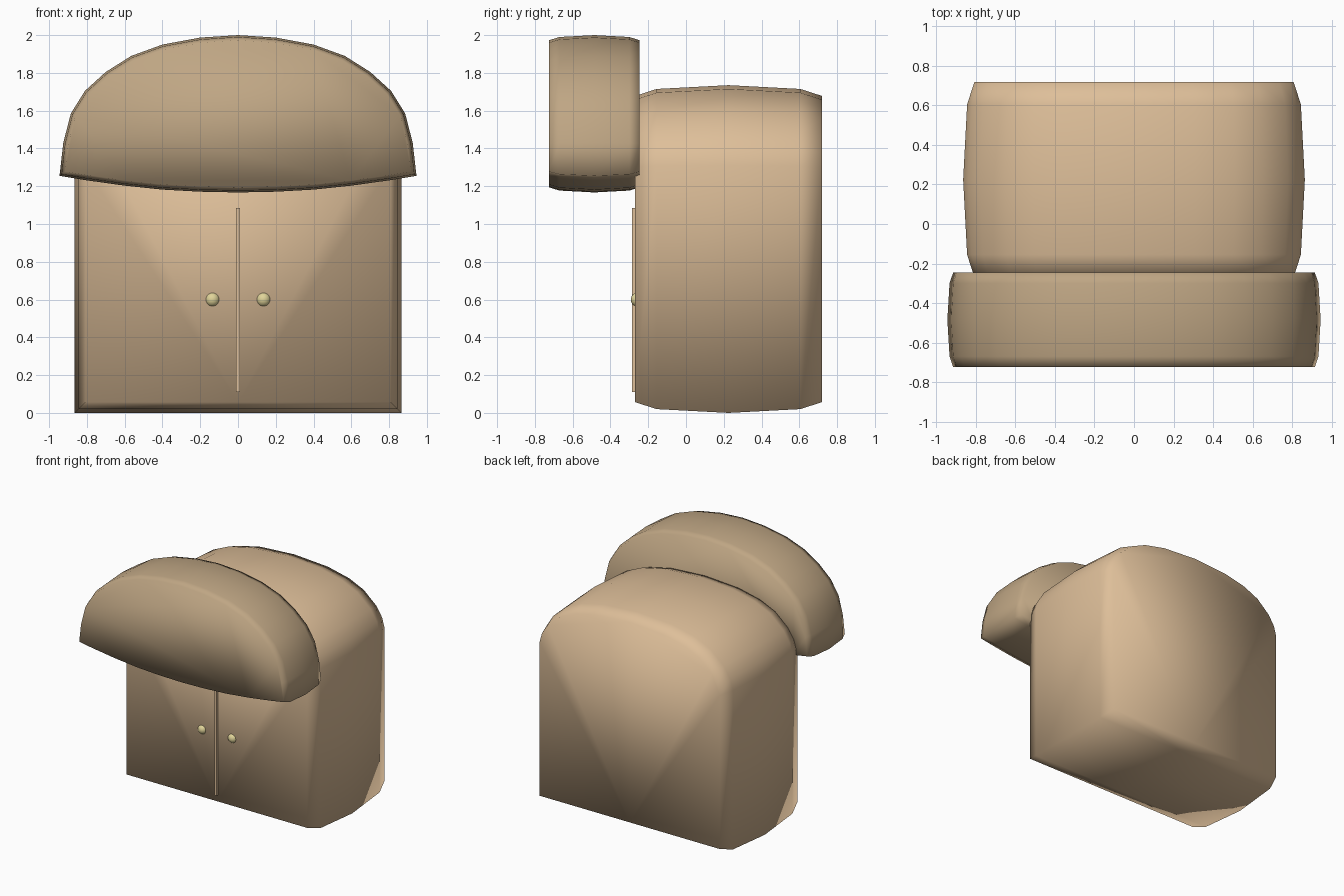
import bpy, bmesh
from mathutils import Vector

if "Cube" in bpy.data.objects:
    bpy.data.objects.remove(bpy.data.objects["Cube"])


def material(name, color):
    m = bpy.data.materials.new(name)
    m.diffuse_color = (*color, 1)
    m.use_nodes = True
    m.node_tree.nodes["Principled BSDF"].inputs["Base Color"].default_value = m.diffuse_color
    return m


TAN = material("tan", (0.73, 0.52, 0.32))
BROWN = material("brown", (0.52, 0.38, 0.23))
BRASS = material("pale_brass", (0.75, 0.66, 0.32))


def inset(profile, d):
    """Mitred inward offset of a counter-clockwise outline."""
    out = []
    for i, p in enumerate(profile):
        a = (p - profile[i - 1]).normalized()
        b = (profile[(i + 1) % len(profile)] - p).normalized()
        na, nb = Vector((-a.y, a.x)), Vector((-b.y, b.x))
        out.append(p + (na + nb) * d / (1 + na.dot(nb)))
    return out


def bulged_block(name, half, rings, mat):
    """Loft a mirrored x-z outline along y; rings are (y, inset) pairs.
    half runs from bottom centre, round the right side, to top centre."""
    pts = [Vector(p) for p in half]
    pts += [Vector((-x, z)) for x, z in half[-2:0:-1]]
    bm = bmesh.new()
    loops = [[bm.verts.new((p.x, y, p.y)) for p in inset(pts, d)] for y, d in rings]
    n = len(pts)
    for a, b in zip(loops, loops[1:]):
        for i in range(n):
            j = (i + 1) % n
            bm.faces.new((a[i], a[j], b[j], b[i]))
    bm.faces.new(loops[0])
    bm.faces.new(loops[-1][::-1])
    bmesh.ops.recalc_face_normals(bm, faces=bm.faces)
    for f in bm.faces:
        f.smooth = True
    me = bpy.data.meshes.new(name)
    bm.to_mesh(me)
    bm.free()
    ob = bpy.data.objects.new(name, me)
    bpy.context.collection.objects.link(ob)
    me.materials.append(mat)
    return ob


# Cabinet body with softly arched top
bulged_block("cabinet_body",
             [(0, 0), (0.865, 0), (0.865, 1.31), (0.84, 1.40), (0.78, 1.495),
              (0.655, 1.605), (0.51, 1.67), (0.31, 1.715), (0, 1.735)],
             [(-0.27, 0.057), (-0.155, 0.02), (0.225, 0), (0.605, 0.02), (0.72, 0.057)],
             TAN)

# Domed hood overhanging the front
bulged_block("hood",
             [(0, 1.167), (0.2, 1.171), (0.4, 1.182), (0.6, 1.203), (0.8, 1.231),
              (0.945, 1.255), (0.925, 1.43), (0.885, 1.585), (0.81, 1.705),
              (0.7, 1.805), (0.565, 1.89), (0.4, 1.95), (0.2, 1.987), (0, 2.0)],
             [(-0.725, 0.027), (-0.67, 0.01), (-0.485, 0), (-0.30, 0.01), (-0.245, 0.027)],
             BROWN)

# Strip between the doors
bpy.ops.mesh.primitive_cube_add(size=1, location=(0, -0.27, 0.598))
strip = bpy.context.object
strip.name = "door_strip"
strip.scale = (0.02, 0.034, 0.975)
strip.data.materials.append(TAN)

# Door knobs
for side, x in (("left", -0.135), ("right", 0.135)):
    bpy.ops.mesh.primitive_uv_sphere_add(segments=24, ring_count=12, radius=0.039,
                                         location=(x, -0.253, 0.6))
    knob = bpy.context.object
    knob.name = side + "_knob"
    knob.data.materials.append(BRASS)
    bpy.ops.object.shade_smooth()
